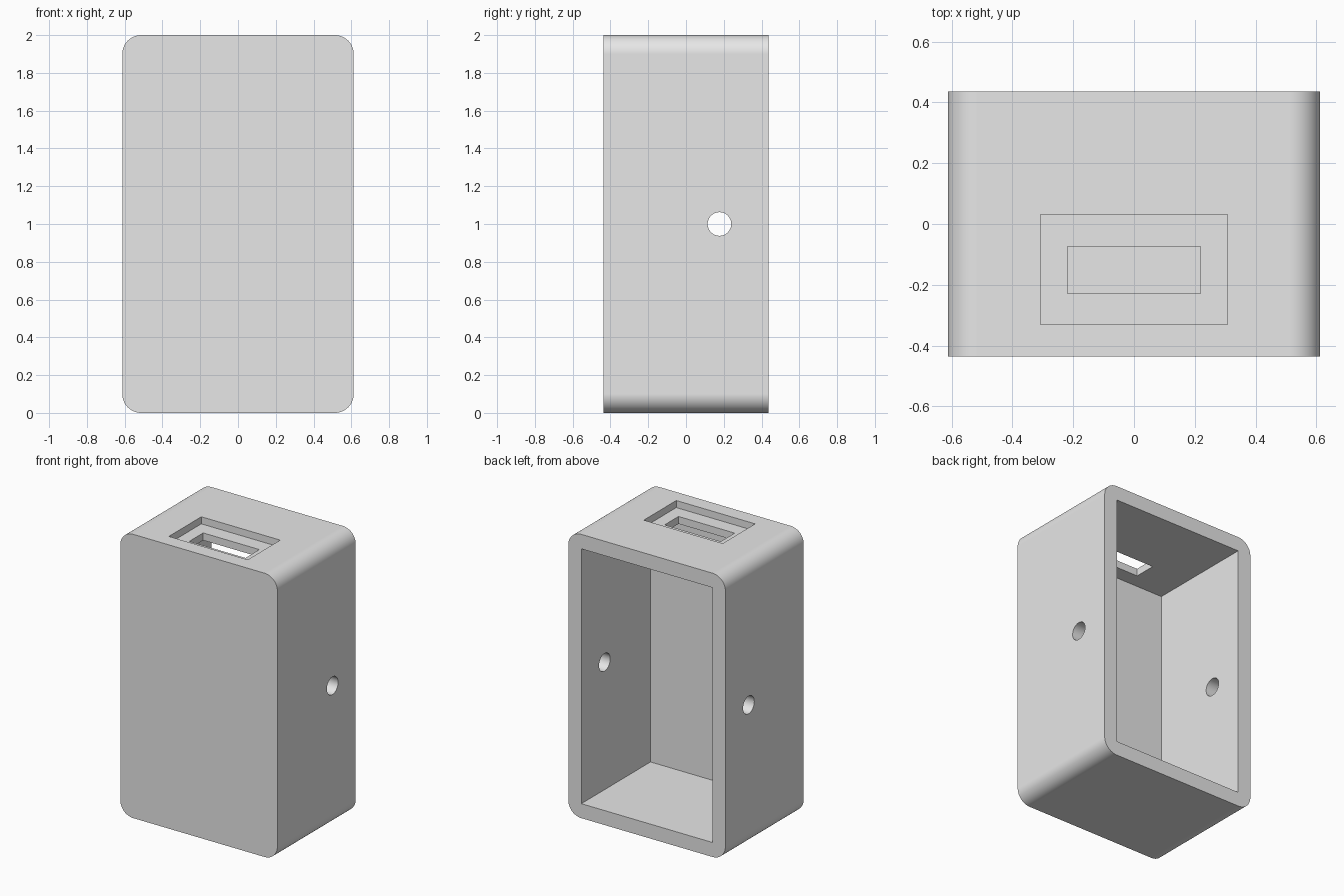
import bpy, bmesh, math
from mathutils import Matrix

default = bpy.data.objects.get("Cube")
if default:
    bpy.data.objects.remove(default, do_unlink=True)

W, D, H = 1.225, 0.872, 2.0      # outer size
WALL = 0.102                     # wall thickness
RADIUS = 0.1                     # outer corner radius

grey = bpy.data.materials.new("light grey plastic")
grey.use_nodes = True
grey.diffuse_color = (0.8, 0.8, 0.8, 1)
grey.node_tree.nodes["Principled BSDF"].inputs["Base Color"].default_value = (0.8, 0.8, 0.8, 1)


def add_object(name, bm):
    mesh = bpy.data.meshes.new(name)
    bm.to_mesh(mesh)
    bm.free()
    mesh.materials.append(grey)
    obj = bpy.data.objects.new(name, mesh)
    bpy.context.collection.objects.link(obj)
    return obj


def box(name, size, centre, radius=0):
    """Box, optionally with its four depth-wise edges rounded."""
    bm = bmesh.new()
    bmesh.ops.create_cube(bm, size=1, matrix=Matrix.Translation(centre) @ Matrix.Diagonal((*size, 1)))
    if radius:
        edges = [e for e in bm.edges if abs(e.verts[0].co.y - e.verts[1].co.y) > size[1] / 2]
        bmesh.ops.bevel(bm, geom=edges, offset=radius, segments=12, profile=0.5, affect='EDGES')
    return add_object(name, bm)


def cross_drill(name, radius, length, centre):
    bm = bmesh.new()
    bmesh.ops.create_cone(bm, cap_ends=True, segments=48, radius1=radius, radius2=radius, depth=length,
                          matrix=Matrix.Translation(centre) @ Matrix.Rotation(math.pi / 2, 4, 'Y'))
    return add_object(name, bm)


# Rounded shell, closed at the front and open at the back
case = box("case", (W, D, H), (0, 0, H / 2), RADIUS)

cutters = [
    # Main cavity
    box("cavity_cutter", (W - 2 * WALL, D, H - 2 * WALL), (0, WALL, H / 2)),
    # Stepped socket in the top wall
    box("recess_cutter", (0.615, 0.362, 0.1), (0, -0.15, H)),
    box("slot_cutter", (0.438, 0.155, 0.4), (0, -0.152, H)),
    # Screw hole through both side walls
    cross_drill("screw_hole_cutter", 0.0625, W * 1.2, (0, 0.177, H / 2)),
]

bpy.ops.object.select_all(action='DESELECT')
case.select_set(True)
bpy.context.view_layer.objects.active = case
for cutter in cutters:
    cutter.hide_render = True
    cut = case.modifiers.new(cutter.name, 'BOOLEAN')
    cut.operation, cut.solver, cut.object = 'DIFFERENCE', 'EXACT', cutter
    bpy.ops.object.modifier_apply(modifier=cut.name)
for cutter in cutters:
    bpy.data.objects.remove(cutter, do_unlink=True)

# Smooth rounded corners and bores, crisp flat faces
bpy.ops.object.shade_smooth_by_angle(angle=math.radians(30))
normals = case.modifiers.new("flat_face_normals", 'WEIGHTED_NORMAL')
normals.keep_sharp = True
